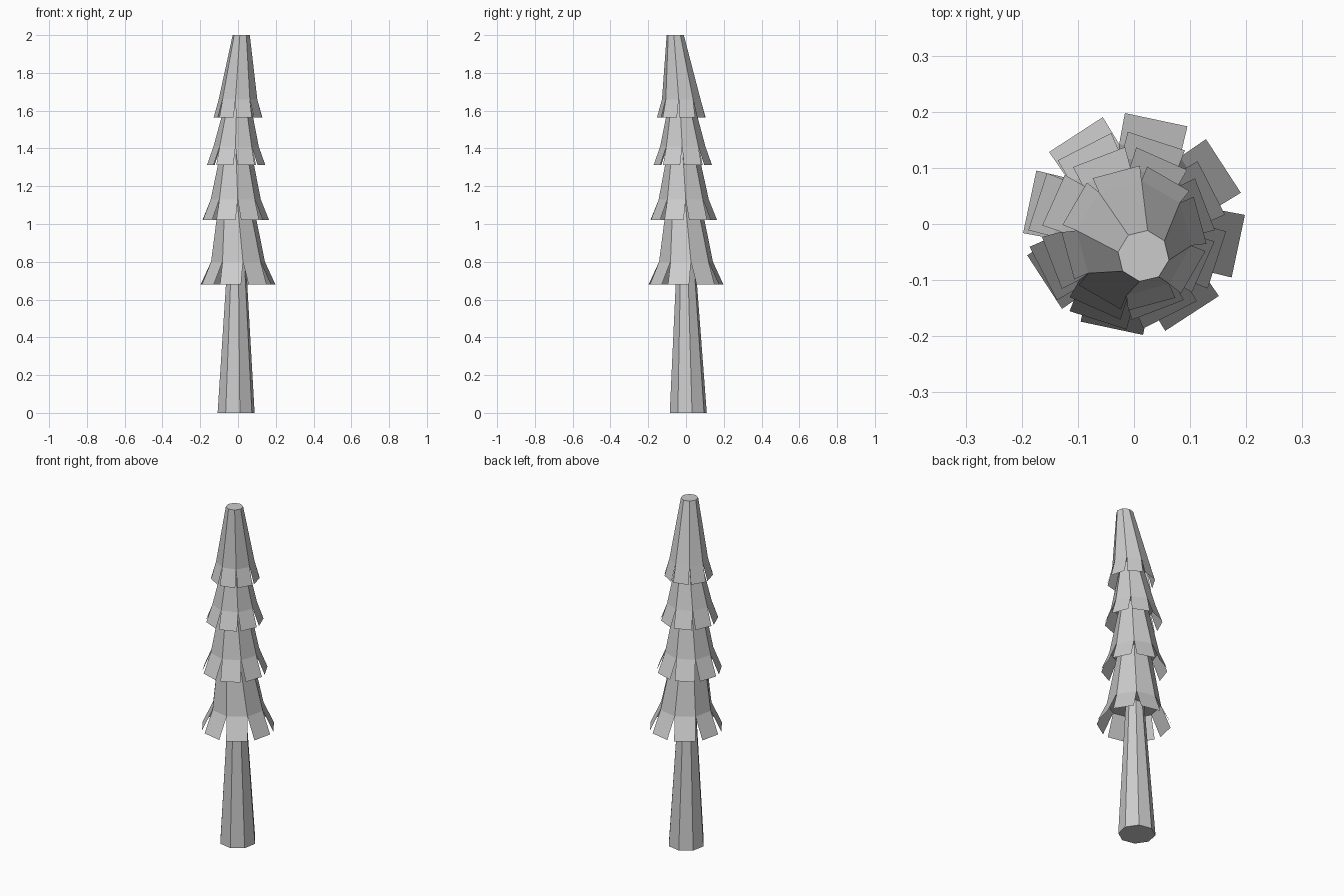
import bpy, bmesh
from math import sin, cos, radians, pi
from mathutils import Vector

if "Cube" in bpy.data.objects:
    bpy.data.objects.remove(bpy.data.objects["Cube"])

N = 8


def ring(bm, cx, cy, z, r, face_deg):
    """Octagon whose first flat side faces the given direction."""
    a0 = radians(face_deg - 22.5)
    return [bm.verts.new((cx + r * cos(a0 + 2 * pi * i / N),
                          cy + r * sin(a0 + 2 * pi * i / N), z)) for i in range(N)]


def bridge(bm, low, high):
    for i in range(N):
        j = (i + 1) % N
        bm.faces.new((low[i], low[j], high[j], high[i]))


def finish(bm, name):
    me = bpy.data.meshes.new(name)
    bm.to_mesh(me)
    bm.free()
    ob = bpy.data.objects.new(name, me)
    bpy.context.collection.objects.link(ob)


# Tiers: centre x, centre y, skirt z, skirt radius, neck radius, flap z, flap reach, flap width, facing
tiers = [
    (0.0, 0.0, 0.80, 0.145, 0.088, 0.68, 0.190, 0.114, 33),
    (-0.012, -0.012, 1.13, 0.133, 0.076, 1.02, 0.168, 0.107, 27),
    (-0.010, -0.017, 1.41, 0.120, 0.062, 1.313, 0.146, 0.099, 21),
    (0.0, -0.025, 1.66, 0.103, 0.046, 1.563, 0.122, 0.087, 15),
]
tip = (0.017, -0.057, 2.0, 13.5)

# Tapered trunk
bm = bmesh.new()
base = ring(bm, -0.01, 0.012, 0, 0.1, 34)
top = ring(bm, -0.007, 0.0, 0.80, 0.050, 33)
bridge(bm, base, top)
bm.faces.new(base[::-1])
finish(bm, "trunk")

# Foliage tiers: underside, tapered body, eight splayed flaps
inner_r = 0.050
for k, (cx, cy, z, r, neck, fz, reach, width, face) in enumerate(tiers):
    bm = bmesh.new()
    skirt = ring(bm, cx, cy, z, r, face)
    inner = ring(bm, cx, cy, z, inner_r, face)
    bridge(bm, inner, skirt)
    if k + 1 < len(tiers):
        n = tiers[k + 1]
        nx, ny, nz, nf = n[0], n[1], n[2], n[8]
    else:
        nx, ny, nz, nf = tip
    upper = ring(bm, nx, ny, nz, neck, nf)
    bridge(bm, skirt, upper)
    if k == len(tiers) - 1:
        bm.faces.new(upper)
    for i in range(N):
        a = radians(face) + 2 * pi * i / N
        out = Vector((cos(a), sin(a), 0))
        side = Vector((-sin(a), cos(a), 0))
        mid = Vector((cx, cy, fz)) + out * reach
        p = bm.verts.new(mid - side * width / 2)
        q = bm.verts.new(mid + side * width / 2)
        bm.faces.new((p, q, skirt[(i + 1) % N], skirt[i]))
    finish(bm, f"foliage_tier_{k + 1}")
    inner_r = neck
